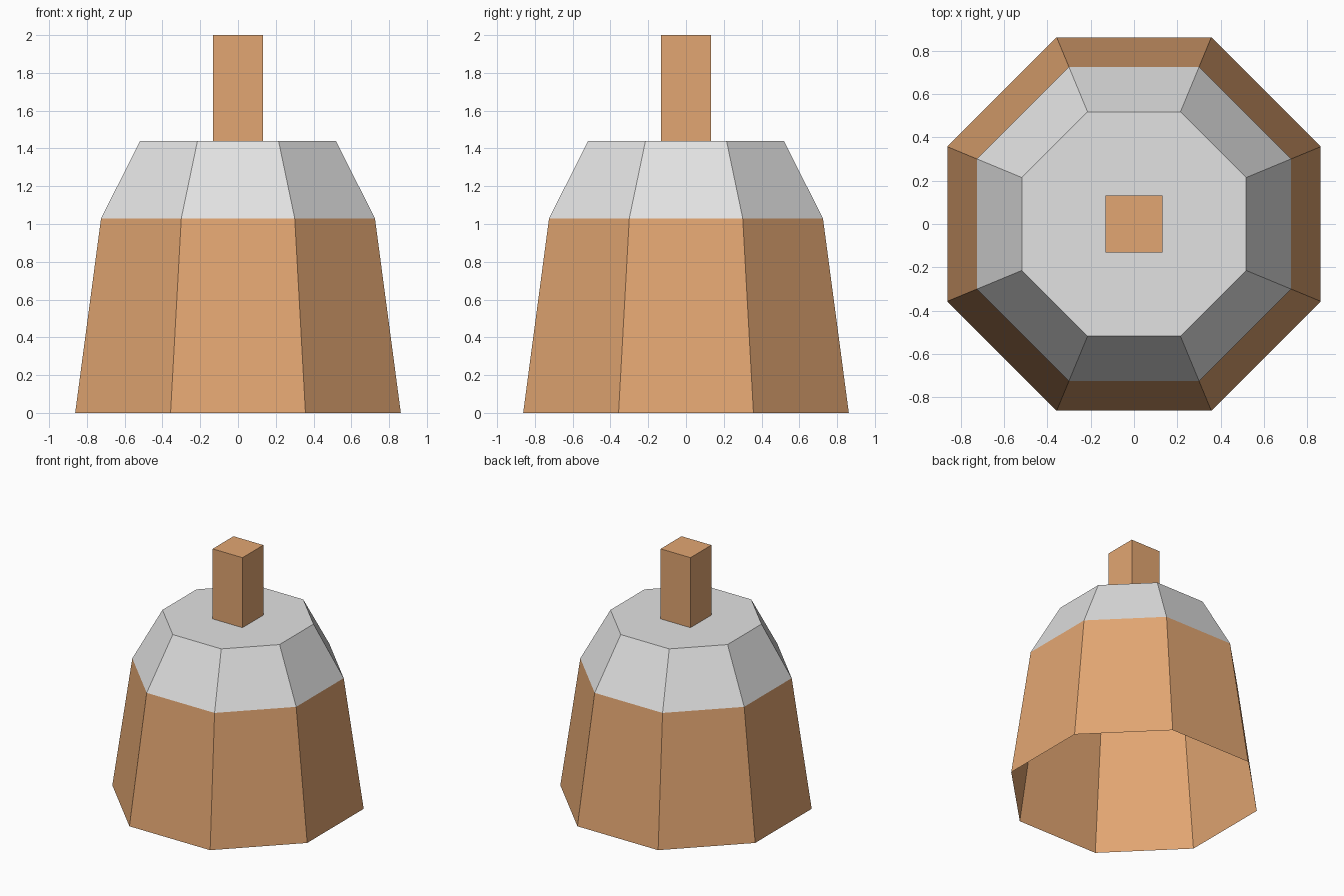
import bpy, bmesh, math

if "Cube" in bpy.data.objects:
    bpy.data.objects.remove(bpy.data.objects["Cube"], do_unlink=True)


def material(name, colour):
    mat = bpy.data.materials.new(name)
    mat.use_nodes = True
    mat.diffuse_color = colour
    mat.node_tree.nodes["Principled BSDF"].inputs["Base Color"].default_value = colour
    return mat


wood = material("warm wood", (0.76, 0.38, 0.168, 1))
grey = material("pale grey", (0.76, 0.76, 0.76, 1))


def ring(bm, half_width, z, sides):
    """Polygon ring with a flat side facing the front."""
    radius = half_width / math.cos(math.pi / sides)
    angles = [(i + 0.5) * math.tau / sides for i in range(sides)]
    return [bm.verts.new((radius * math.cos(a), radius * math.sin(a), z)) for a in angles]


def loft(name, sides, profile, mat, cap=True):
    """Shell through (half width, height) rings, open below."""
    bm = bmesh.new()
    rings = [ring(bm, w, z, sides) for w, z in profile]
    for low, high in zip(rings, rings[1:]):
        for i in range(sides):
            j = (i + 1) % sides
            bm.faces.new((low[i], low[j], high[j], high[i]))
    if cap:
        bm.faces.new(rings[-1])
    mesh = bpy.data.meshes.new(name)
    bm.to_mesh(mesh)
    bm.free()
    mesh.materials.append(mat)
    obj = bpy.data.objects.new(name, mesh)
    bpy.context.collection.objects.link(obj)
    return obj


# Open tapered body, sloping shoulder with flat top, and square post
base, shoulder, top = (0.862, 0), (0.725, 1.03), (0.518, 1.44)
loft("body", 8, [base, shoulder], wood, cap=False)
loft("shoulder", 8, [shoulder, top], grey)
loft("post", 4, [(0.132, top[1]), (0.132, 2)], wood)
